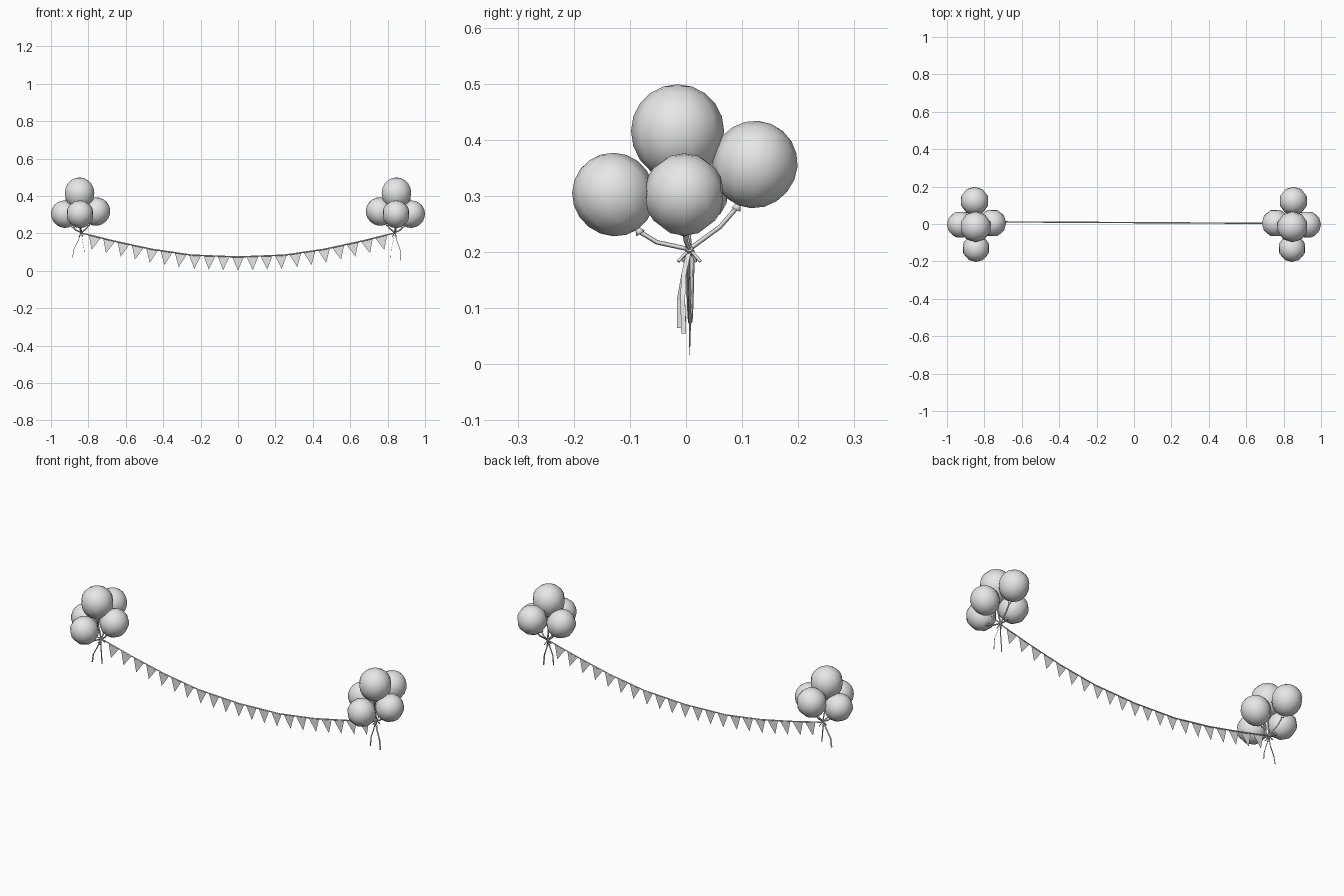
import bpy, bmesh, math
from mathutils import Vector, Matrix

if "Cube" in bpy.data.objects:
    bpy.data.objects.remove(bpy.data.objects["Cube"])

grey = bpy.data.materials.new("plain light grey")
grey.use_nodes = True
grey.diffuse_color = (0.8, 0.8, 0.8, 1)
grey.node_tree.nodes["Principled BSDF"].inputs["Base Color"].default_value = (0.8, 0.8, 0.8, 1)


def make(name, bm, smooth=False):
    mesh = bpy.data.meshes.new(name)
    bm.to_mesh(mesh)
    bm.free()
    mesh.materials.append(grey)
    for p in mesh.polygons:
        p.use_smooth = smooth
    obj = bpy.data.objects.new(name, mesh)
    bpy.context.collection.objects.link(obj)
    return obj


def tube(name, points, radius):
    """Thin cord along a path."""
    curve = bpy.data.curves.new(name, "CURVE")
    curve.dimensions = "3D"
    curve.bevel_depth = radius
    curve.bevel_resolution = 0
    curve.use_fill_caps = True
    spline = curve.splines.new("POLY")
    spline.points.add(len(points) - 1)
    for p, co in zip(spline.points, points):
        p.co = (*co, 1)
    curve.materials.append(grey)
    obj = bpy.data.objects.new(name, curve)
    bpy.context.collection.objects.link(obj)
    bpy.ops.object.select_all(action="DESELECT")
    obj.select_set(True)
    bpy.context.view_layer.objects.active = obj
    bpy.ops.object.convert(target="MESH")


def balloon(name, centre, radius, neck):
    """Ball with a slight taper and a flared knot towards the neck direction."""
    bm = bmesh.new()
    bmesh.ops.create_uvsphere(bm, u_segments=10, v_segments=10, radius=radius)
    for v in bm.verts:
        if v.co.z < 0:
            v.co.z *= 1.06
    bmesh.ops.create_cone(bm, segments=8, radius1=0.009, radius2=0.004, depth=0.012, cap_ends=True,
                          matrix=Matrix.Translation((0, 0, -radius * 1.06 - 0.003)))
    turn = (-neck).to_track_quat("Z", "Y").to_matrix().to_4x4()
    bm.transform(Matrix.Translation(centre) @ turn)
    make(name, bm, True)
    return centre + neck * (radius * 1.06 + 0.005)


def ribbon(name, points, across):
    """Flat strip of constant width along a path."""
    bm = bmesh.new()
    rows = [[bm.verts.new(Vector(p) + across * s) for s in (-0.0045, 0.0045)] for p in points]
    for a, b in zip(rows, rows[1:]):
        bm.faces.new((a[0], a[1], b[1], b[0]))
    make(name, bm)


# Balloon cluster: name, outward offset, y, z, radius, neck direction (outward, y, z)
balloons = [
    ("top", 0.007, -0.015, 0.416, 0.083, (0, 0, -1)),
    ("outer", 0.088, -0.003, 0.304, 0.072, (-0.55, 0, -0.83)),
    ("inner", -0.083, 0.005, 0.318, 0.074, (0.5, 0, -0.87)),
    ("front", 0.005, -0.130, 0.304, 0.073, (0, 0.57, -0.82)),
    ("back", 0.012, 0.123, 0.358, 0.076, (0, -0.38, -0.92)),
]
for side, label in ((1, "left"), (-1, "right")):
    knot = Vector((side * 0.838, 0.006, 0.205))
    for name, out, y, z, r, neck in balloons:
        centre = Vector((side * (0.84 + out), y, z))
        direction = Vector((neck[0] * side, neck[1], neck[2])).normalized()
        tip = balloon(f"{label}_{name}_balloon", centre, r, direction)
        bend = knot.lerp(tip, 0.65) - Vector((0, 0, 0.008))
        tube(f"{label}_{name}_balloon_string", [knot, bend, tip], 0.004)

    # Tied bow and its short ends
    bm = bmesh.new()
    bmesh.ops.create_icosphere(bm, subdivisions=1, radius=0.009, matrix=Matrix.Translation(knot))
    make(f"{label}_bow_knot", bm)
    for i, end in enumerate(((0.008, 0.02), (0.008, -0.02), (-0.012, 0.012), (-0.012, -0.012))):
        tube(f"{label}_bow_end_{i + 1}",
             [knot, knot + Vector((end[0], end[1], -0.022))], 0.003)

    # Hanging ribbons
    lean = 0.033 if side > 0 else -0.047
    far = -0.022 if side > 0 else 0.018
    low = -0.15 if side > 0 else -0.135
    for i, dx in enumerate((lean, far)):
        path = [knot, knot + Vector((dx * 0.35, -0.01, -0.045)),
                knot + Vector((dx * 0.85, -0.012 - 0.006 * i, -0.09)),
                knot + Vector((dx, -0.01 - 0.008 * i, low + 0.01 * i))]
        ribbon(f"{label}_ribbon_{i + 1}", path, Vector((0.3 - 0.2 * i, 0.95, 0)))

# Sagging bunting cord
half = [(0.838, 0.202), (0.65, 0.156), (0.46, 0.115), (0.25, 0.084), (0, 0.074)]
cord = [(-x, z) for x, z in half] + [(x, z) for x, z in reversed(half[:-1])]


def depth_at(x):
    return 0.0075 - 0.0055 * x


tube("bunting_cord", [(x, depth_at(x), z) for x, z in cord], 0.0035)


def on_cord(x):
    for (xa, za), (xb, zb) in zip(cord, cord[1:]):
        if xa <= x <= xb:
            return Vector((x, depth_at(x), za + (zb - za) * (x - xa) / (xb - xa)))


# Triangular flags hung square to the cord
count, spacing, width, drop = 21, 0.0765, 0.064, 0.0735
for i in range(count):
    x = (i - (count - 1) / 2) * spacing
    a, b = on_cord(x - width / 2), on_cord(x + width / 2)
    along = (b - a).normalized()
    down = Vector((along.z, 0, -along.x)).normalized()
    bm = bmesh.new()
    bm.faces.new([bm.verts.new(p) for p in (a, (a + b) / 2 + down * drop, b)])
    make(f"bunting_flag_{i + 1}", bm)
